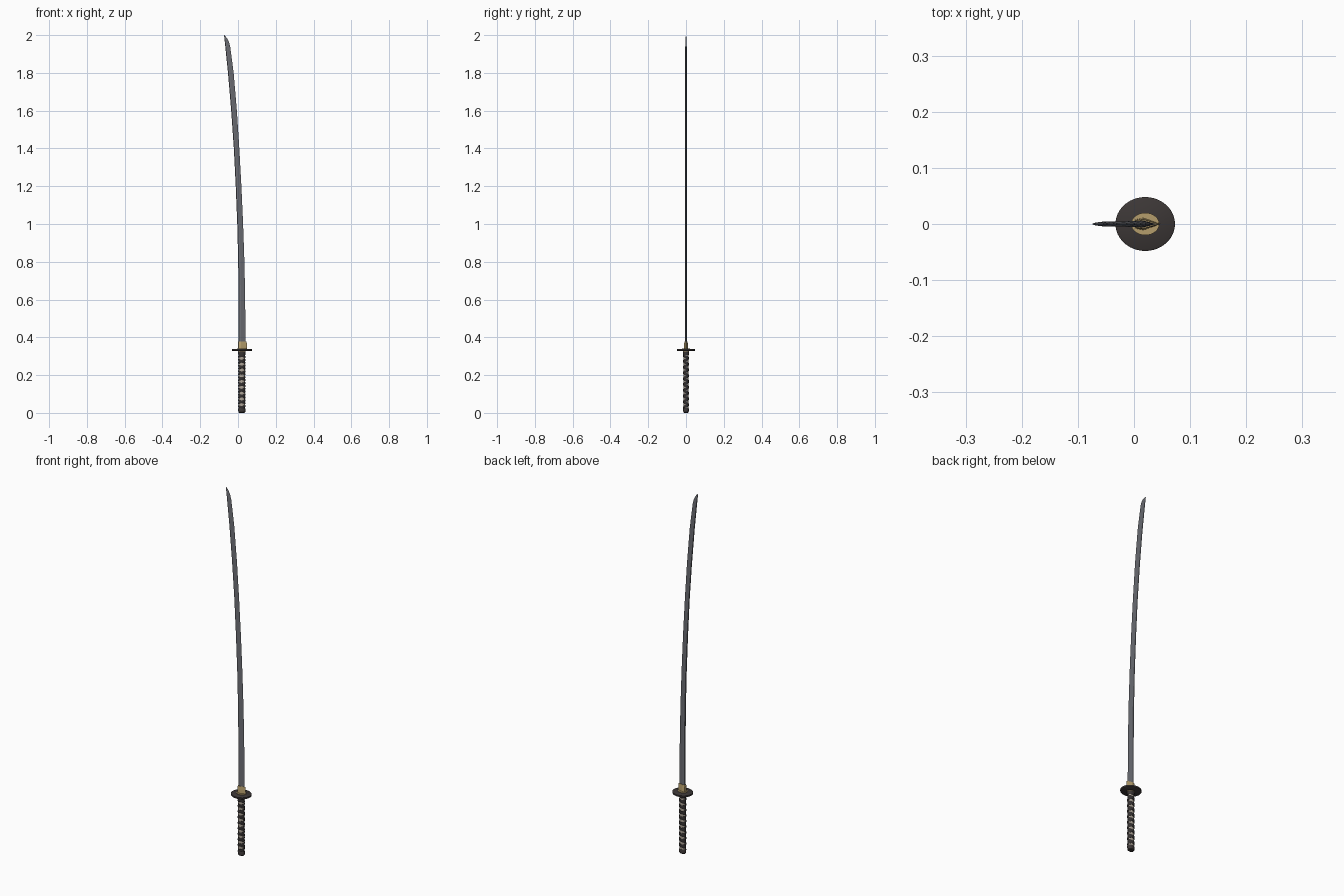
import bpy, bmesh, math

if "Cube" in bpy.data.objects:
    bpy.data.objects.remove(bpy.data.objects["Cube"])

CX = 0.02  # handle axis

def material(name, rgb):
    m = bpy.data.materials.new(name)
    m.diffuse_color = (*rgb, 1)
    m.use_nodes = True
    m.node_tree.nodes["Principled BSDF"].inputs["Base Color"].default_value = m.diffuse_color
    return m

STEEL = material("dark_steel", (0.15, 0.155, 0.175))
GOLD = material("old_gold", (0.46, 0.34, 0.15))
IRON = material("dark_iron", (0.045, 0.038, 0.037))
WRAP = material("black_wrap", (0.032, 0.028, 0.028))
SKIN = material("pale_skin", (0.42, 0.37, 0.31))

def loft(name, rings, mat, angle=35):
    """Skin a list of closed rings and cap both ends."""
    bm = bmesh.new()
    vs = [[bm.verts.new(p) for p in r] for r in rings]
    n = len(rings[0])
    for a, b in zip(vs, vs[1:]):
        for i in range(n):
            j = (i + 1) % n
            bm.faces.new((a[i], a[j], b[j], b[i]))
    bm.faces.new(vs[0][::-1])
    bm.faces.new(vs[-1])
    bmesh.ops.recalc_face_normals(bm, faces=bm.faces)
    me = bpy.data.meshes.new(name)
    bm.to_mesh(me)
    bm.free()
    me.materials.append(mat)
    ob = bpy.data.objects.new(name, me)
    bpy.context.collection.objects.link(ob)
    bpy.context.view_layer.objects.active = ob
    ob.select_set(True)
    bpy.ops.object.shade_smooth_by_angle(angle=math.radians(angle))
    ob.select_set(False)
    return ob

def oval(rx, ry, z, n=48):
    return [(CX + rx * math.cos(2 * math.pi * i / n),
             ry * math.sin(2 * math.pi * i / n), z) for i in range(n)]

def oval_part(name, profile, mat):
    return loft(name, [oval(*p) for p in profile], mat)

def blade_ring(z, spine, edge, t):
    """Ridged spine, ridge line at one third, sharp cutting edge."""
    w = edge - spine
    half = [(0.08, 0.75), (0.36, 1.0)]
    return ([(spine, 0, z)] + [(spine + w * f, -t * k, z) for f, k in half]
            + [(edge, 0, z)] + [(spine + w * f, t * k, z) for f, k in half[::-1]])

# blade: z, spine x, edge x, half thickness
KEYS = [(0.33, 0.003, 0.040, 0.0065), (0.60, 0.003, 0.038, 0.0062),
        (0.80, 0.001, 0.034, 0.006), (1.00, -0.004, 0.027, 0.0056),
        (1.20, -0.012, 0.018, 0.0053), (1.40, -0.022, 0.007, 0.005),
        (1.60, -0.036, -0.006, 0.0046), (1.80, -0.053, -0.023, 0.0043),
        (1.937, -0.067, -0.041, 0.004), (1.962, -0.0697, -0.0475, 0.0035),
        (1.982, -0.072, -0.057, 0.0025), (1.993, -0.0733, -0.066, 0.0014),
        (2.0, -0.0742, -0.0735, 0.0003)]
loft("blade", [blade_ring(*k) for k in KEYS], STEEL, 8)

# gold blade collar
loft("blade_collar", [blade_ring(z, s, e, t) for z, s, e, t in
     [(0.337, -0.001, 0.048, 0.011), (0.376, -0.001, 0.046, 0.009),
      (0.379, 0.001, 0.044, 0.008)]], GOLD, 20)

# guard with rounded rim and the gold washers on both sides
oval_part("guard", [(0.050, 0.045, 0.327), (0.053, 0.048, 0.329),
                    (0.053, 0.048, 0.337), (0.050, 0.045, 0.339)], IRON)
oval_part("upper_washer", [(0.025, 0.020, 0.338), (0.025, 0.020, 0.342)], GOLD)
oval_part("lower_washer", [(0.021, 0.017, 0.324), (0.021, 0.017, 0.328)], GOLD)

# handle: collar, core, end cap
oval_part("handle_collar", [(0.018, 0.015, 0.306), (0.019, 0.016, 0.309),
                            (0.019, 0.016, 0.325)], IRON)
oval_part("handle_core", [(0.0165, 0.0125, 0.01), (0.0165, 0.0125, 0.315)], SKIN)
oval_part("end_cap", [(0.015, 0.011, 0), (0.0185, 0.0145, 0.004),
                      (0.0190, 0.0150, 0.022), (0.0175, 0.0135, 0.025)], IRON)

# two crossing wrap tapes with opposite winding
TURNS, STEPS, Z0, Z1, W = 9, 32, 0.028, 0.304, 0.0074
for hand, name in ((1, "wrap_tape_a"), (-1, "wrap_tape_b")):
    rings = []
    for i in range(TURNS * STEPS + 1):
        t = i / (TURNS * STEPS)
        turn = 2 * math.pi * TURNS * t
        a = -math.pi / 2 + hand * turn
        # tapes pass over and under each other at front and back
        lift = 0.0007 * hand * math.cos(turn)
        z = Z0 + (Z1 - Z0) * t
        ring = []
        for off, dz in ((-0.002, -W), (0.0012, -W), (0.0024, -W * 0.4),
                        (0.0024, W * 0.4), (0.0012, W), (-0.002, W)):
            r = off + lift
            ring.append((CX + (0.0165 + r) * math.cos(a),
                         (0.0125 + r) * math.sin(a), z + dz))
        rings.append(ring)
    loft(name, rings, WRAP)
